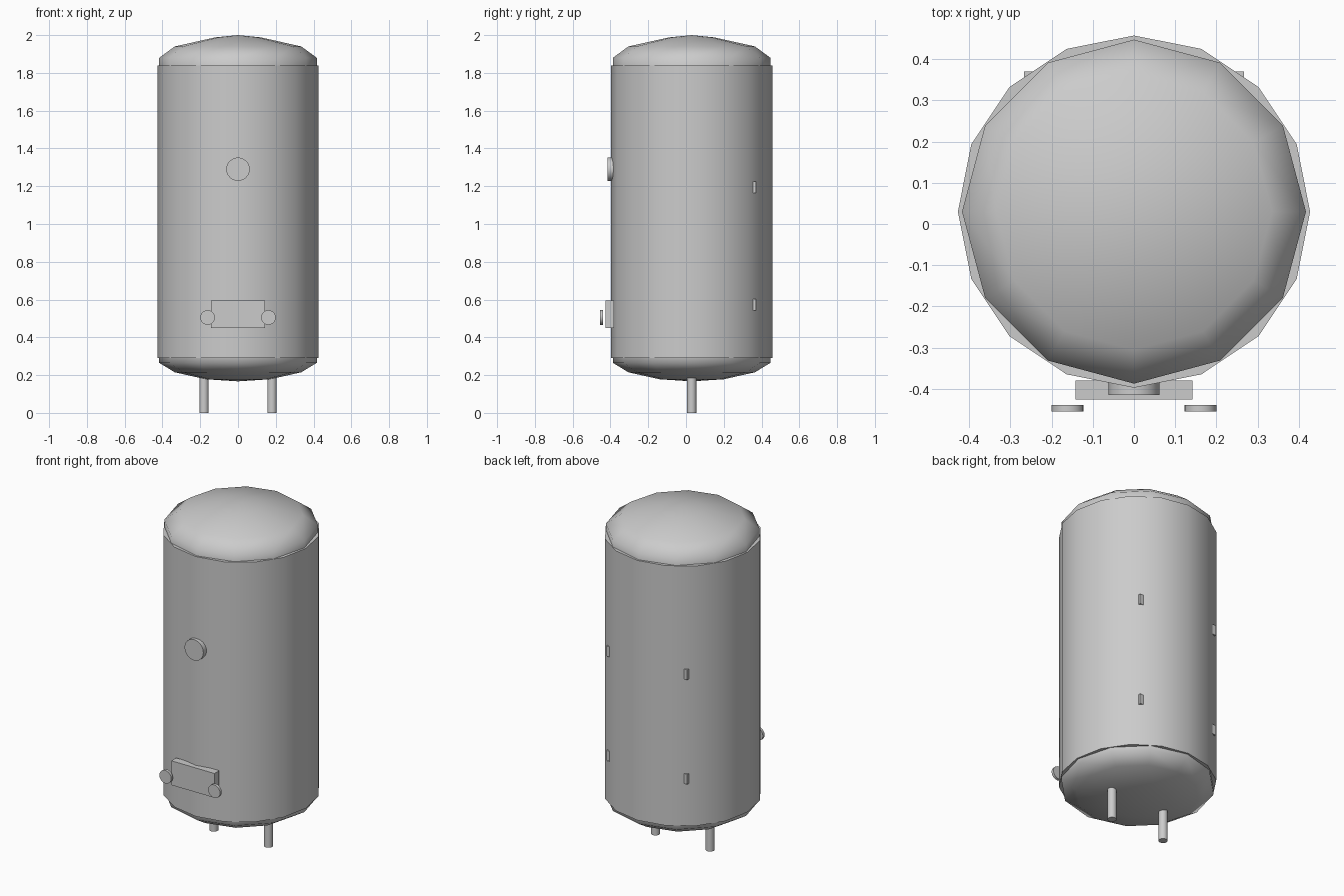
import bpy, bmesh, math
from mathutils import Matrix

if "Cube" in bpy.data.objects:
    bpy.data.objects.remove(bpy.data.objects["Cube"])

CY = 0.03  # tank axis sits slightly behind the centre

grey = bpy.data.materials.new("plain_grey")
grey.diffuse_color = (0.6, 0.6, 0.6, 1)
grey.use_nodes = True
grey.node_tree.nodes["Principled BSDF"].inputs["Base Color"].default_value = grey.diffuse_color


def finish(name, bm, smooth=None):
    bmesh.ops.recalc_face_normals(bm, faces=bm.faces)
    mesh = bpy.data.meshes.new(name)
    bm.to_mesh(mesh)
    bm.free()
    mesh.materials.append(grey)
    ob = bpy.data.objects.new(name, mesh)
    bpy.context.collection.objects.link(ob)
    if smooth:
        bpy.ops.object.select_all(action='DESELECT')
        ob.select_set(True)
        bpy.context.view_layer.objects.active = ob
        bpy.ops.object.shade_smooth_by_angle(angle=math.radians(smooth))
    return ob


def lathe(name, profile, sides, smooth):
    """Revolve (radius, z) points about the tank axis; radius 0 makes a pole."""
    bm = bmesh.new()
    rings = []
    for r, z in profile:
        if r == 0:
            rings.append([bm.verts.new((0, CY, z))] * sides)
        else:
            rings.append([bm.verts.new((r * math.cos(2 * math.pi * i / sides),
                                        CY + r * math.sin(2 * math.pi * i / sides), z))
                          for i in range(sides)])
    for a, b in zip(rings, rings[1:]):
        for i in range(sides):
            j = (i + 1) % sides
            bm.faces.new(list(dict.fromkeys((a[i], a[j], b[j], b[i]))))
    return finish(name, bm, smooth)


def cylinder(name, centre, radius, depth, sides, facing_front=False):
    bm = bmesh.new()
    m = Matrix.Translation(centre)
    if facing_front:
        m = m @ Matrix.Rotation(math.pi / 2, 4, 'X')
    bmesh.ops.create_cone(bm, cap_ends=True, segments=sides, radius1=radius,
                          radius2=radius, depth=depth, matrix=m)
    return finish(name, bm, 40)


def box(name, lo, hi):
    bm = bmesh.new()
    size = [b - a for a, b in zip(lo, hi)]
    mid = [(a + b) / 2 for a, b in zip(lo, hi)]
    bmesh.ops.create_cube(bm, size=1, matrix=Matrix.Translation(mid) @ Matrix.Diagonal((*size, 1)))
    return finish(name, bm)


# outer jacket, 16 sided
lathe("tank_jacket", [(0, 0.29), (0.427, 0.29), (0.427, 1.84), (0, 1.84)], 16, 40)

# domed ends, 12 sided
lathe("top_dome", [(0.417, 1.82), (0.417, 1.88), (0.335, 1.94), (0.12, 1.988), (0, 2.0)], 12, 60)
lathe("bottom_dome", [(0.417, 0.31), (0.417, 0.265), (0.335, 0.215), (0.17, 0.178), (0, 0.167)], 12, 60)

# round gauge and service plate on the front
cylinder("front_gauge", (0, -0.398, 1.29), 0.062, 0.034, 24, True)
box("service_plate", (-0.142, -0.425, 0.45), (0.142, -0.38, 0.595))

# mirrored parts: legs, knobs and rear clips
for side, s in (("left", -1), ("right", 1)):
    cylinder(f"{side}_leg", (s * 0.18, CY, 0.11), 0.025, 0.22, 16)
    cylinder(f"{side}_knob", (s * 0.161, -0.447, 0.505), 0.039, 0.016, 20, True)
    for level, z in (("lower", 0.572), ("upper", 1.195)):
        xs = sorted((s * 0.235, s * 0.267))
        box(f"{side}_{level}_clip", (xs[0], 0.352, z - 0.03), (xs[1], 0.37, z + 0.03))
